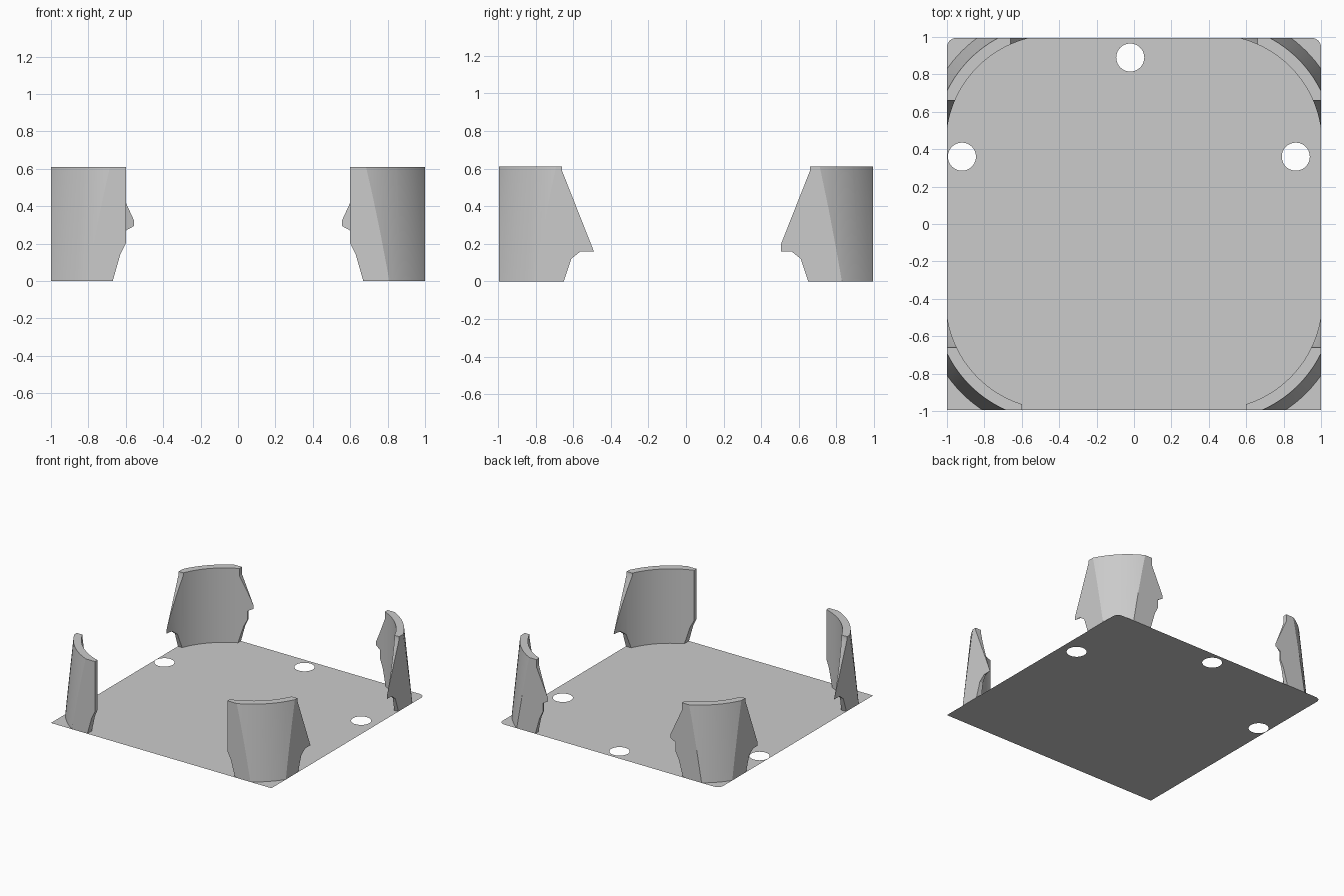
import bpy, bmesh, math

if "Cube" in bpy.data.objects:
    bpy.data.objects.remove(bpy.data.objects["Cube"], do_unlink=True)

HALF_X, HALF_Y, TOP = 1.0, 0.995, 0.61

grey = bpy.data.materials.new("plain_grey")
grey.use_nodes = True
colour = (0.6, 0.6, 0.6, 1)
grey.diffuse_color = colour
grey.node_tree.nodes["Principled BSDF"].inputs["Base Color"].default_value = colour


def make_object(name, bm):
    mesh = bpy.data.meshes.new(name)
    bm.to_mesh(mesh)
    bm.free()
    mesh.materials.append(grey)
    obj = bpy.data.objects.new(name, mesh)
    bpy.context.collection.objects.link(obj)
    return obj


def arc(cx, cy, r, start, end, n):
    angles = [math.radians(start + (end - start) * i / n) for i in range(n + 1)]
    return [(cx + r * math.cos(a), cy + r * math.sin(a)) for a in angles]


def skin_loops(loops, closed):
    """Join matching point loops into a solid, capping the ends if open."""
    bm = bmesh.new()
    rows = [[bm.verts.new(p) for p in loop] for loop in loops]
    n = len(rows[0])
    for a, b in zip(rows, rows[1:]):
        for i in range(n):
            j = (i + 1) % n
            bm.faces.new((a[i], a[j], b[j], b[i]))
    if not closed:
        bm.faces.new(rows[0])
        bm.faces.new(rows[-1])
    bmesh.ops.recalc_face_normals(bm, faces=bm.faces)
    return bm


# Thin base sheet with rounded back corners and three round holes
outline = [(-HALF_X, -HALF_Y), (HALF_X, -HALF_Y)]
r = 0.05
outline += arc(HALF_X - r, HALF_Y - r, r, 0, 90, 6)
outline += arc(r - HALF_X, HALF_Y - r, r, 90, 180, 6)
holes = [arc(x, y, 0.075, 0, 360, 40)[:-1]
         for x, y in ((-0.02, 0.89), (-0.92, 0.36), (0.865, 0.36))]
bm = bmesh.new()
for loop in [outline] + holes:
    verts = [bm.verts.new((x, y, 0)) for x, y in loop]
    for i, v in enumerate(verts):
        bm.edges.new((v, verts[i - 1]))
bmesh.ops.triangle_fill(bm, use_beauty=True, use_dissolve=False,
                        edges=bm.edges[:], normal=(0, 0, 1))
for f in bm.faces:
    f.normal_update()
    if f.normal.z < 0:
        f.normal_flip()
make_object("base_sheet", bm)

# End outlines of the corner walls: (distance from centre, height)
side_end = [(0.65, 0), (0.61, 0.12), (0.56, 0.16), (0.49, 0.16), (0.66, 0.59), (0.66, TOP)]
front_end = [(0.67, 0), (0.63, 0.14), (0.6, 0.2), (0.6, TOP)]
back_end = [(0.67, 0), (0.63, 0.14), (0.6, 0.2), (0.6, 0.27),
            (0.545, 0.3), (0.66, 0.55), (0.66, TOP)]


def cutter(name, profile, limit, place, start, end):
    profile = profile + [(limit, TOP), (limit, 0)]
    bm = skin_loops([[place(d, z, t) for d, z in profile] for t in (start, end)], False)
    obj = make_object(name, bm)
    obj.hide_render = True
    obj.hide_set(True)
    return obj


def corner_wall(name, sign, cy, end_profile):
    # Upright inner face, outer face leaning inward towards the top
    cx, n = 0.425, 32
    inner = arc(cx, cy, 0.58, -4, 94, n)
    low = arc(cx, cy, 0.70, -4, 94, n)
    high = arc(cx, cy, 0.64, -4, 94, n)
    sections = []
    for i, l, h in zip(inner, low, high):
        sections.append([(i[0], sign * i[1], 0), (l[0], sign * l[1], 0),
                         (h[0], sign * h[1], TOP), (i[0], sign * i[1], TOP)])
    wall = make_object(name, skin_loops(sections, False))
    # Trim both ends and the outer sides to the sheet's edges
    cutters = [
        cutter(name + "_end_trim", end_profile, HALF_X,
               lambda d, z, t: (d, t, z), sign * 0.2, sign * 1.3),
        cutter(name + "_side_trim", side_end, HALF_Y,
               lambda d, z, t: (t, sign * d, z), 0.2, 1.3)]
    for c in cutters:
        mod = wall.modifiers.new("trim", "BOOLEAN")
        mod.operation, mod.solver, mod.object = "INTERSECT", "EXACT", c
    mirror = wall.modifiers.new("other_side", "MIRROR")
    mirror.use_axis[0] = True
    # Apply the modifiers, then drop the cutters
    depsgraph = bpy.context.evaluated_depsgraph_get()
    wall_mesh = bpy.data.meshes.new_from_object(wall.evaluated_get(depsgraph))
    wall.modifiers.clear()
    wall.data = wall_mesh
    for c in cutters:
        bpy.data.objects.remove(c, do_unlink=True)
    bpy.ops.object.select_all(action="DESELECT")
    wall.select_set(True)
    bpy.context.view_layer.objects.active = wall
    bpy.ops.object.shade_smooth_by_angle(angle=math.radians(25))


corner_wall("front_corner_walls", -1, 0.41, front_end)
corner_wall("back_corner_walls", 1, 0.43, back_end)
